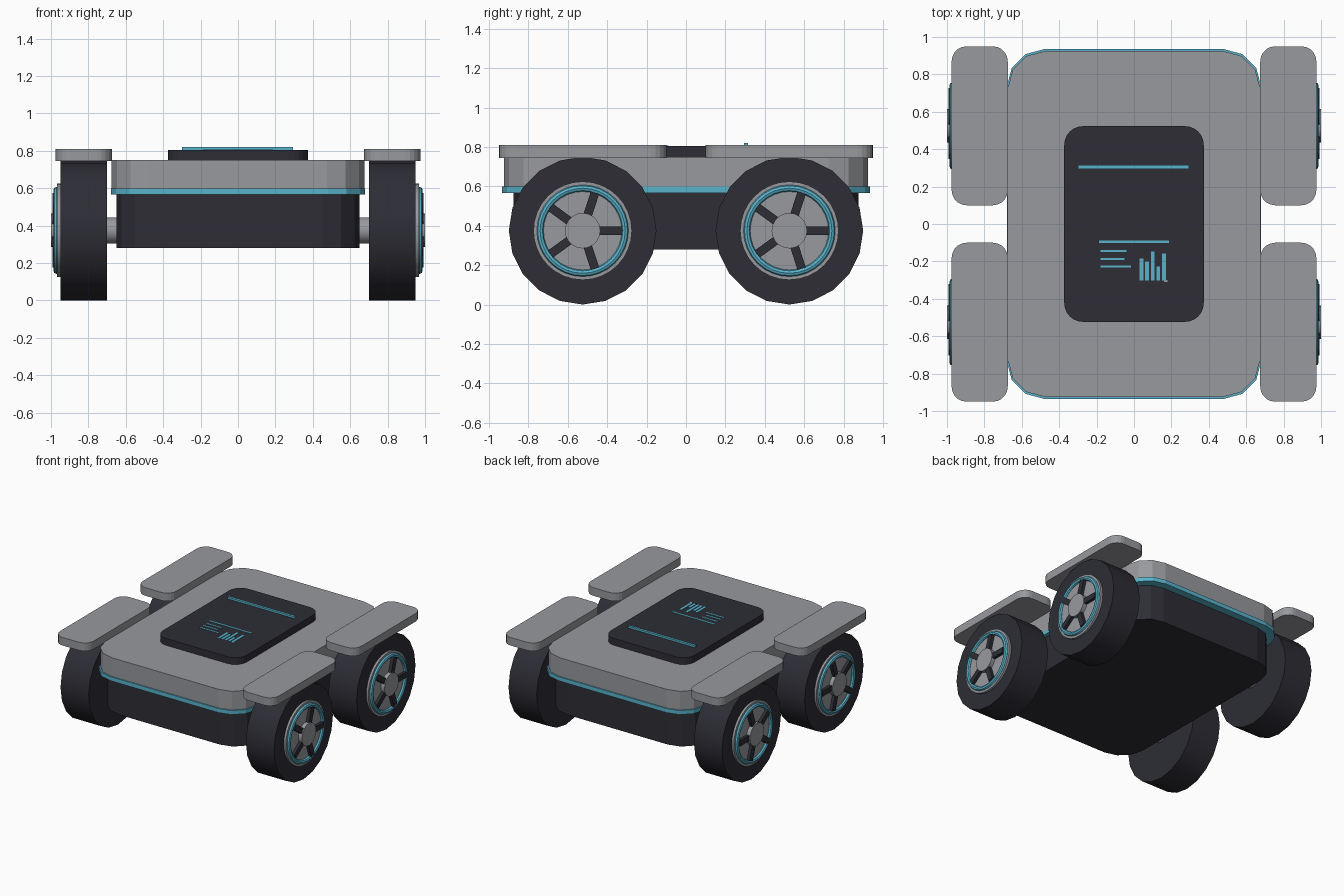
import bpy, bmesh, math
from mathutils import Matrix, Vector

cube = bpy.data.objects.get("Cube")
if cube:
    bpy.data.objects.remove(cube, do_unlink=True)


def material(name, rgb):
    m = bpy.data.materials.new(name)
    m.use_nodes = True
    m.diffuse_color = (*rgb, 1)
    m.node_tree.nodes["Principled BSDF"].inputs["Base Color"].default_value = (*rgb, 1)
    return m


GREY = material("panel grey", (0.31, 0.32, 0.34))
DARK = material("charcoal", (0.026, 0.026, 0.036))
TEAL = material("accent teal", (0.10, 0.45, 0.60))


def finish(name, bm, mat, smooth=False):
    bmesh.ops.recalc_face_normals(bm, faces=bm.faces[:])
    me = bpy.data.meshes.new(name)
    bm.to_mesh(me)
    bm.free()
    me.materials.append(mat)
    ob = bpy.data.objects.new(name, me)
    bpy.context.collection.objects.link(ob)
    if smooth:
        bpy.ops.object.select_all(action='DESELECT')
        ob.select_set(True)
        bpy.context.view_layer.objects.active = ob
        bpy.ops.object.shade_smooth_by_angle(angle=math.radians(35))
    return ob


def slab(name, hx, hy, r, seg, z0, z1, mat, cx=0, cy=0, smooth=False):
    """Rounded rectangle extruded upward."""
    bm = bmesh.new()
    verts = []
    for q, (sx, sy) in enumerate(((1, 1), (-1, 1), (-1, -1), (1, -1))):
        for i in range(seg + 1):
            a = (q + i / seg) * math.pi / 2
            verts.append(bm.verts.new((cx + sx * (hx - r) + r * math.cos(a),
                                       cy + sy * (hy - r) + r * math.sin(a), z0)))
    base = bm.faces.new(verts)
    top = bmesh.ops.extrude_face_region(bm, geom=[base], use_keep_orig=True)["geom"]
    bmesh.ops.translate(bm, vec=(0, 0, z1 - z0),
                        verts=[v for v in top if isinstance(v, bmesh.types.BMVert)])
    return finish(name, bm, mat, smooth)


def box(name, x0, x1, y0, y1, z0, z1, mat, turn=None):
    bm = bmesh.new()
    bmesh.ops.create_cube(bm, size=1)
    bmesh.ops.scale(bm, vec=(x1 - x0, y1 - y0, z1 - z0), verts=bm.verts)
    bmesh.ops.translate(bm, vec=((x0 + x1) / 2, (y0 + y1) / 2, (z0 + z1) / 2), verts=bm.verts)
    if turn:
        bm.transform(turn)
    return finish(name, bm, mat)


def disc(name, x0, x1, r, sides, centre, mat):
    """Cylinder lying along x."""
    bm = bmesh.new()
    bmesh.ops.create_cone(bm, cap_ends=True, segments=sides, radius1=r, radius2=r,
                          depth=abs(x1 - x0))
    bm.transform(Matrix.Translation(((x0 + x1) / 2, centre.y, centre.z))
                 @ Matrix.Rotation(math.pi / 2, 4, 'Y'))
    return finish(name, bm, mat, True)


def ring(name, x, major, minor, centre, mat):
    """Torus around the x axis."""
    bm = bmesh.new()
    n, m = 32, 8
    grid = []
    for i in range(n):
        a = 2 * math.pi * i / n
        row = []
        for j in range(m):
            b = 2 * math.pi * j / m
            rad = major + minor * math.cos(b)
            row.append(bm.verts.new((x + minor * math.sin(b), centre.y + rad * math.cos(a),
                                     centre.z + rad * math.sin(a))))
        grid.append(row)
    for i in range(n):
        for j in range(m):
            k, l = (i + 1) % n, (j + 1) % m
            bm.faces.new((grid[i][j], grid[k][j], grid[k][l], grid[i][l]))
    return finish(name, bm, mat, True)


# Body: lower hull, accent band, upper shell
slab("lower_hull", 0.65, 0.875, 0.2, 3, 0.28, 0.58, DARK)
slab("accent_band", 0.68, 0.935, 0.2, 3, 0.567, 0.60, TEAL)
slab("upper_shell", 0.675, 0.925, 0.2, 3, 0.595, 0.75, GREY)

# Top display with its accent strip and chart plates
slab("display_panel", 0.373, 0.523, 0.1, 6, 0.745, 0.805, DARK)
box("display_strip", -0.3, 0.295, 0.295, 0.315, 0.80, 0.82, TEAL)
ZTOP = 0.808
box("chart_rule", -0.187, 0.187, -0.102, -0.088, 0.80, ZTOP, TEAL)
for i, (y, end) in enumerate(((-0.145, -0.04), (-0.187, -0.05), (-0.227, -0.015))):
    box(f"chart_line_{i + 1}", -0.18, end, y - 0.006, y + 0.006, 0.80, ZTOP, TEAL)
for i, top in enumerate((-0.185, -0.2, -0.147, -0.227, -0.158)):
    x = 0.03 + i * 0.03
    box(f"chart_bar_{i + 1}", x, x + 0.02, -0.302, top, 0.80, ZTOP, TEAL)
box("chart_dot", 0.16, 0.18, -0.31, -0.3, 0.80, ZTOP, GREY)

# Four corners: fender, axle, wheel
for sx, side in ((1, "left"), (-1, "right")):
    for sy, end in ((1, "rear"), (-1, "front")):
        tag = f"{end}_{side}"
        c = Vector((0, sy * 0.525, 0.375))
        slab(f"fender_{tag}", 0.15, 0.425, 0.08, 5, 0.745, 0.81, GREY, sx * 0.825, c.y)
        disc(f"axle_{tag}", sx * 0.6, sx * 0.72, 0.07, 16, c, GREY)
        disc(f"tyre_{tag}", sx * 0.70, sx * 0.95, 0.375, 20, c, DARK)
        disc(f"rim_{tag}", sx * 0.90, sx * 0.968, 0.25, 32, c, GREY)
        ring(f"rim_ring_{tag}", sx * 0.97, 0.216, 0.017, c, TEAL)
        disc(f"hub_{tag}", sx * 0.95, sx * 1.0, 0.09, 20, c, GREY)
        for k in range(5):
            turn = Matrix.Translation(c) @ Matrix.Rotation(k * math.tau / 5, 4, 'X')
            xa, xb = sorted((sx * 0.95, sx * 0.992))
            box(f"spoke_{tag}_{k + 1}", xa, xb, 0.08, 0.203, -0.022, 0.022, DARK, turn)
